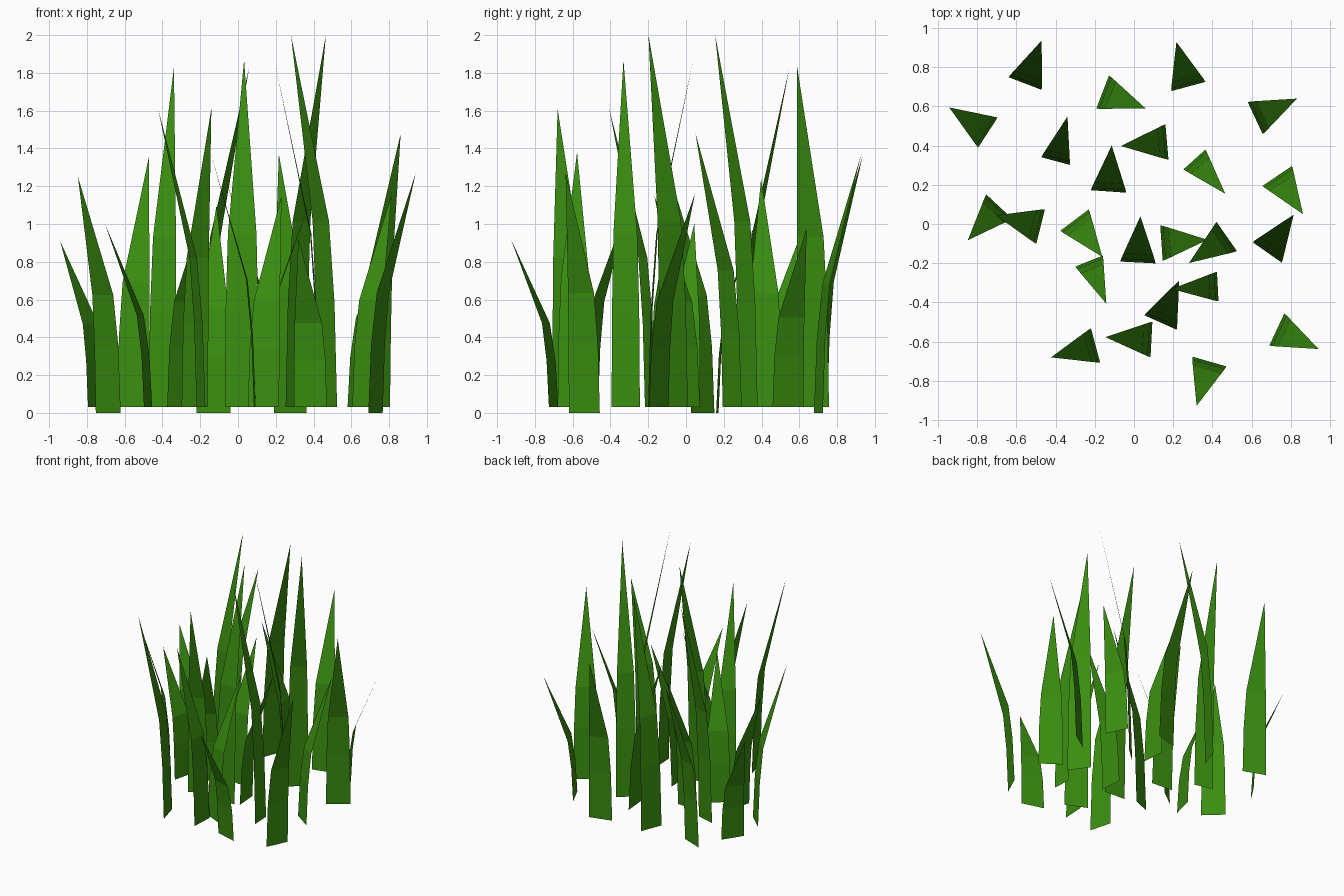
import bpy, math
from mathutils import Matrix, Vector

if "Cube" in bpy.data.objects:
    bpy.data.objects.remove(bpy.data.objects["Cube"], do_unlink=True)

# One flat green for every blade
green = bpy.data.materials.new("grass_green")
green.use_nodes = True
colour = (0.042, 0.27, 0.005, 1.0)
green.diffuse_color = colour
green.node_tree.nodes["Principled BSDF"].inputs["Base Color"].default_value = colour

REACH = 0.235       # horizontal distance from root to tip
WIDE, NARROW = 0.18, 0.15
RAISED, GROUND = 0.03, 0.0

# Blade profile: height fraction, forward lean fraction, width fraction
PROFILE = [(0, 0, 1), (0.28, 0.06, 0.96), (0.5, 0.18, 0.84)]


def add_blade(name, x, y, heading, tip_height, width, root_height):
    """Make a thin folded blade that leans towards its heading in degrees."""
    length = tip_height - root_height
    verts = []
    for rise, lean, taper in PROFILE:
        for side in (-1, 1):
            verts.append(Vector((lean * REACH, side * taper * width / 2, rise * length)))
    verts.append(Vector((REACH, 0, length)))
    faces = [(i, i + 1, i + 3, i + 2) for i in (0, 2)]
    faces.append((4, 5, 6))

    place = (Matrix.Translation((x, y, root_height))
             @ Matrix.Rotation(math.radians(heading), 4, "Z"))
    mesh = bpy.data.meshes.new(name)
    mesh.from_pydata([place @ v for v in verts], [], faces)
    mesh.materials.append(green)
    mesh.update()
    blade = bpy.data.objects.new(name, mesh)
    bpy.context.collection.objects.link(blade)
    return blade


# Each blade: root x, root y, heading, tip height
wide_blades = [
    (-0.555, 0.716, 69, 1.36),
    (-0.16, 0.673, -21, 1.83),
    (0.618, 0.54, 25, 0.98),
    (-0.745, 0.466, 147, 0.91),
    (0.168, 0.418, 185, 1.24),
    (0.73, 0.245, -56, 1.48),
    (-0.476, -0.013, 166, 1.0),
    (-0.303, 0.02, -53, 1.15),
    (0.02, -0.196, 87, 1.87),
    (0.14, -0.097, 4, 1.1),
    (0.473, -0.064, 215, 2.0),
    (0.135, -0.502, 66, 1.15),
    (-0.196, -0.619, 195, 1.61),
    (0.089, -0.589, 177, 1.38),
    (0.384, -0.701, 254, 0.92),
    (0.679, -0.145, 55, 1.16),
]
narrow_blades = [
    (-0.40, 0.321, 75, 1.83),
    (0.308, 0.329, -48, 2.0),
    (0.427, -0.319, 183, 1.87),
    (-0.229, -0.189, -68, 1.61),
]
ground_blades = [
    (0.277, 0.701, 105, 1.37),
    (-0.13, 0.166, 86, 1.1),
    (-0.687, 0.089, 227, 1.25),
    (0.728, -0.538, -25, 1.27),
]

# Build the tuft from its three groups of blades
for label, blades, width, root in (
    ("wide_grass_blade", wide_blades, WIDE, RAISED),
    ("narrow_grass_blade", narrow_blades, NARROW, RAISED),
    ("low_grass_blade", ground_blades, WIDE, GROUND),
):
    for number, (x, y, heading, top) in enumerate(blades, 1):
        add_blade(f"{label}_{number}", x, y, heading, top, width, root)
